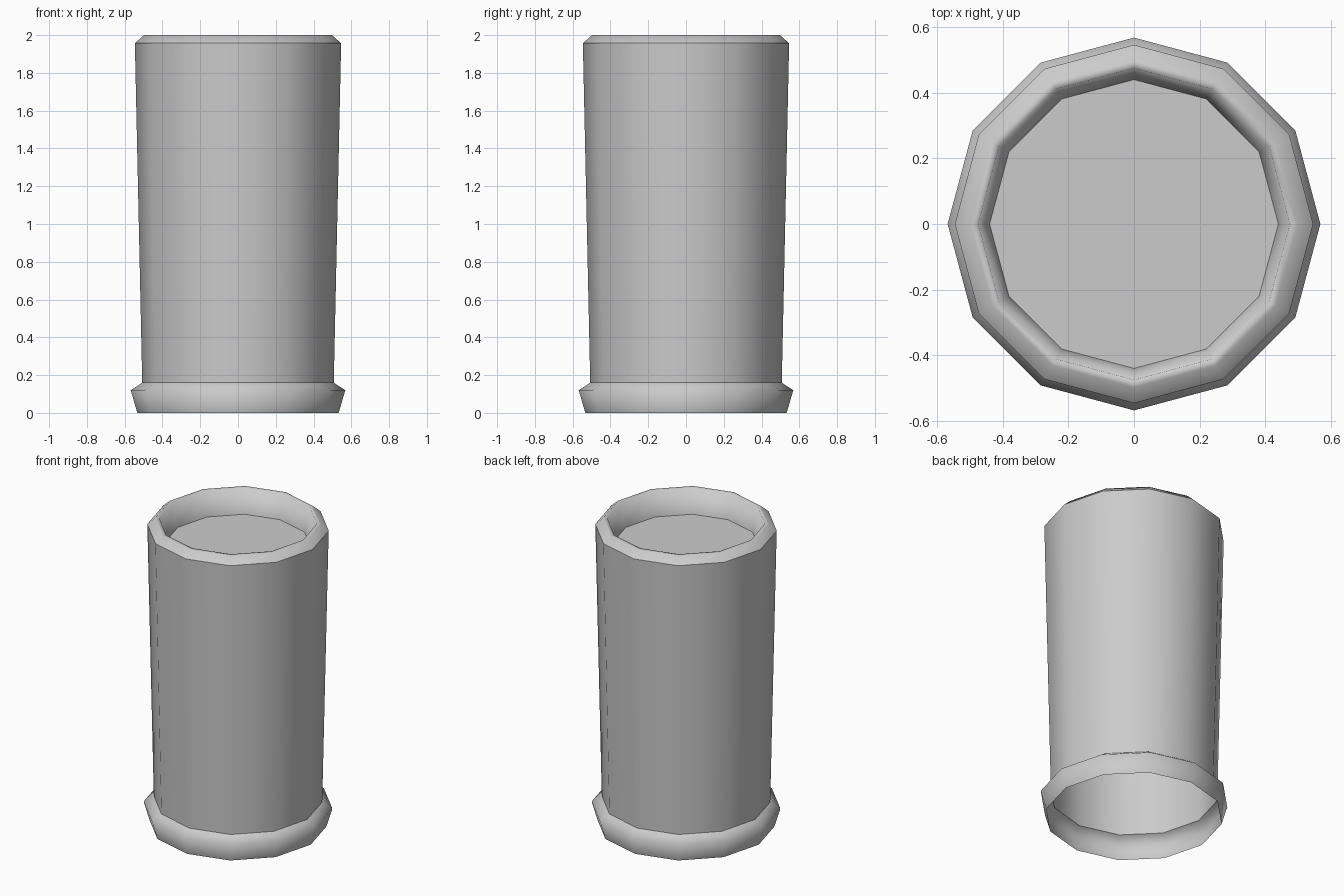
import bpy, bmesh
from math import cos, sin, tau

if "Cube" in bpy.data.objects:
    bpy.data.objects.remove(bpy.data.objects["Cube"])

SIDES = 12

def ring(bm, r, z):
    return [bm.verts.new((r * cos(tau * i / SIDES), r * sin(tau * i / SIDES), z))
            for i in range(SIDES)]

def finish(bm, name, smooth):
    me = bpy.data.meshes.new(name)
    for f in bm.faces:
        f.smooth = smooth
    bm.to_mesh(me)
    bm.free()
    ob = bpy.data.objects.new(name, me)
    bpy.context.collection.objects.link(ob)
    return ob

def lathe(name, profile):
    """Open shell turned around z from (radius, height) points."""
    bm = bmesh.new()
    rings = [ring(bm, r, z) for r, z in profile]
    for a, b in zip(rings, rings[1:]):
        for i in range(SIDES):
            j = (i + 1) % SIDES
            bm.faces.new((a[i], a[j], b[j], b[i]))
    return finish(bm, name, True)

# Flared foot, open underneath
lathe("base_ring", [(0.533, 0), (0.568, 0.12), (0.507, 0.16)])

# Slightly tapered body
lathe("body_wall", [(0.507, 0.16), (0.546, 1.957)])

# Bevelled lip running down to the recessed surface
lathe("rim", [(0.546, 1.957), (0.498, 2.0), (0.475, 2.0), (0.44, 1.84)])

# Flat recessed surface
bm = bmesh.new()
bm.faces.new(ring(bm, 0.44, 1.84))
finish(bm, "recessed_top", False)
